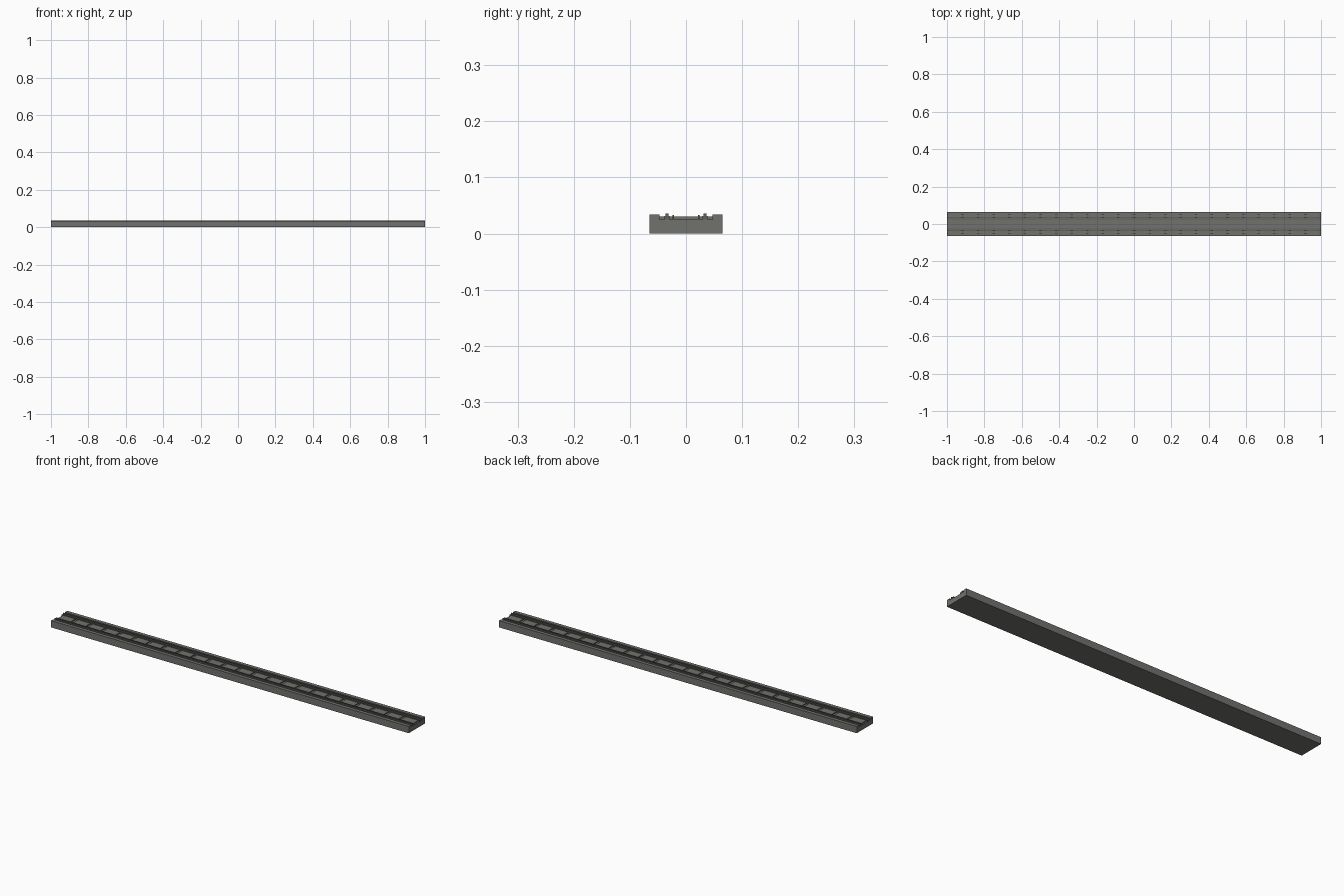
import bpy

if "Cube" in bpy.data.objects:
    bpy.data.objects.remove(bpy.data.objects["Cube"])

def mat(name, c):
    m = bpy.data.materials.new(name)
    m.diffuse_color = (*c, 1)
    m.use_nodes = True
    m.node_tree.nodes["Principled BSDF"].inputs["Base Color"].default_value = m.diffuse_color
    return m

concrete = mat("concrete grey", (0.165, 0.165, 0.155))
steel = mat("rail grey", (0.12, 0.12, 0.115))

def extrude_x(name, profile, x0, x1, m):
    """Closed y-z profile swept along x."""
    n = len(profile)
    verts = [(x, y, z) for x in (x0, x1) for y, z in profile]
    faces = [tuple(reversed(range(n))), tuple(range(n, 2 * n))]
    faces += [(i, (i + 1) % n, n + (i + 1) % n, n + i) for i in range(n)]
    me = bpy.data.meshes.new(name)
    me.from_pydata(verts, [], faces)
    me.materials.append(m)
    ob = bpy.data.objects.new(name, me)
    bpy.context.collection.objects.link(ob)
    return ob

def bar(name, y, w, z0, z1, x0, x1, m):
    a, b = y - w / 2, y + w / 2
    return extrude_x(name, [(a, z0), (b, z0), (b, z1), (a, z1)], x0, x1, m)

# channel-shaped track bed with raised side curbs
extrude_x("track_bed", [(-.065, 0), (.065, 0), (.065, .034), (.047, .034),
                        (.047, .025), (-.047, .025), (-.047, .034), (-.065, .034)],
          -1, 1, concrete)

# slabs laid in the channel
count = 24
pitch = 2 / count
for i in range(count):
    x = -1 + i * pitch
    bar("slab", 0, .094, .024, .030, x + .007, x + pitch - .007, concrete)

# running rails and inner guard rails
for s in (-1, 1):
    bar("rail_foot", s * .034, .009, .025, .031, -1, 1, steel)
    bar("running_rail", s * .034, .0055, .030, .0355, -1, 1, steel)
    bar("guard_rail", s * .0225, .003, .025, .033, -1, 1, steel)
